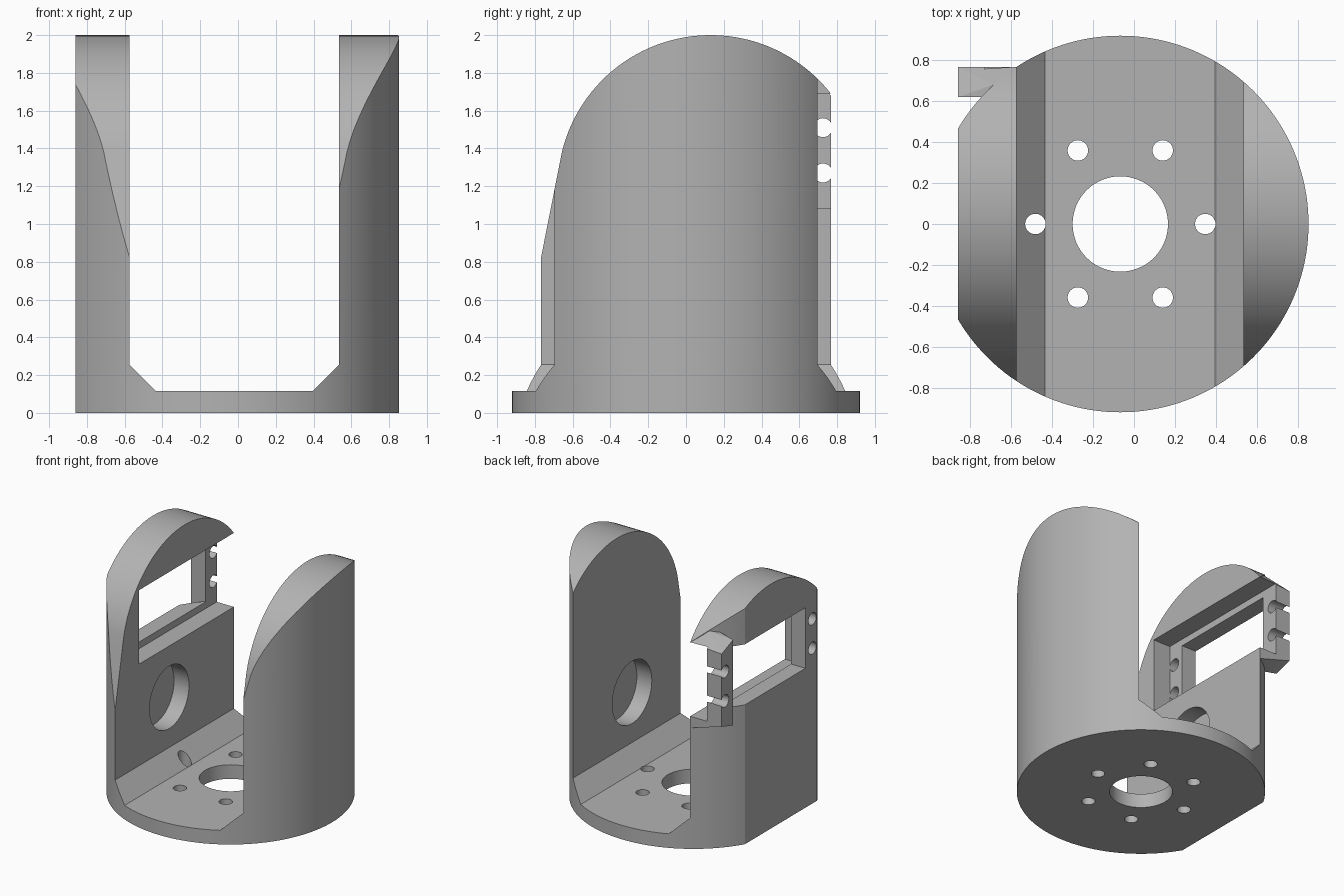
import bpy, bmesh, math
from mathutils import Vector, Matrix

if "Cube" in bpy.data.objects:
    bpy.data.objects.remove(bpy.data.objects["Cube"], do_unlink=True)

CX, R, FLAT = -0.067, 0.92, -0.86      # cylinder axis, radius, flattened side
INNER_R, INNER_L = -0.575, 0.535       # inner faces of the two walls

grey = bpy.data.materials.new("plain grey")
grey.use_nodes = True
COLOR = (0.45, 0.45, 0.45, 1)
grey.diffuse_color = COLOR
grey.node_tree.nodes["Principled BSDF"].inputs["Base Color"].default_value = COLOR


def finish(name, bm):
    bmesh.ops.recalc_face_normals(bm, faces=bm.faces)
    mesh = bpy.data.meshes.new(name)
    bm.to_mesh(mesh)
    bm.free()
    mesh.materials.append(grey)
    ob = bpy.data.objects.new(name, mesh)
    bpy.context.collection.objects.link(ob)
    return ob


def box(name, lo, hi):
    bm = bmesh.new()
    lo, hi = Vector(lo), Vector(hi)
    size = Matrix.Diagonal((*(hi - lo), 1))
    bmesh.ops.create_cube(bm, size=1, matrix=Matrix.Translation((lo + hi) / 2) @ size)
    return finish(name, bm)


def cylinder(name, centre, radius, depth, axis="Z", segments=48):
    bm = bmesh.new()
    turn = Matrix.Rotation(math.pi / 2, 4, "Y") if axis == "X" else Matrix()
    bmesh.ops.create_cone(bm, cap_ends=True, segments=segments, radius1=radius,
                          radius2=radius, depth=depth,
                          matrix=Matrix.Translation(centre) @ turn)
    return finish(name, bm)


def prism(name, points, sweep):
    bm = bmesh.new()
    face = bm.faces.new([bm.verts.new(p) for p in points])
    new = bmesh.ops.extrude_face_region(bm, geom=[face])["geom"]
    bmesh.ops.translate(bm, vec=sweep, verts=[v for v in new if isinstance(v, bmesh.types.BMVert)])
    return finish(name, bm)


def hull(name, points):
    bm = bmesh.new()
    for p in points:
        bm.verts.new(p)
    bmesh.ops.convex_hull(bm, input=bm.verts)
    return finish(name, bm)


def combine(target, tool, operation="DIFFERENCE"):
    mod = target.modifiers.new("cut", "BOOLEAN")
    mod.operation, mod.solver, mod.object = operation, "EXACT", tool
    bpy.context.view_layer.objects.active = target
    bpy.ops.object.modifier_apply(modifier=mod.name)
    bpy.data.objects.remove(tool, do_unlink=True)


# Round body, trimmed by the arched side profile
body = cylinder("motor_bracket", (CX, 0, 1.05), R, 2.1, segments=160)
combine(body, box("below_base", (-2, -2, -1), (2, 2, 0)))
arch = [(-1, y, z) for y, z in [(0.95, -0.1), (-0.95, -0.1), (-0.95, 0.04), (-0.77, 0.81)]]
for i in range(61):
    a = math.radians(166 - 166 * i / 60)
    arch.append((-1, 0.13 + 0.81 * math.cos(a), 1.19 + 0.81 * math.sin(a)))
combine(body, prism("arch", arch, (2, 0, 0)), "INTERSECT")

# Open channel with chamfered floor corners, and the flattened side
channel = [(INNER_R, 2.2), (INNER_R, 0.255), (INNER_R + 0.14, 0.115),
           (INNER_L - 0.14, 0.115), (INNER_L, 0.255), (INNER_L, 2.2)]
combine(body, prism("channel", [(x, -1, z) for x, z in channel], (0, 2, 0)))
combine(body, box("flat_side", (-1.2, -1.2, -0.2), (FLAT, 1.2, 2.2)))

# Mounting tab with sloping support above and below
tab = hull("tab", [
    (FLAT, 0.62, 1.03), (FLAT, 0.768, 1.075), (INNER_R, 0.768, 0.99), (INNER_R, 0.62, 0.97),
    (FLAT, 0.62, 1.73), (FLAT, 0.768, 1.67), (INNER_R, 0.768, 1.69),
    (-0.69, 0.68, 1.78), (INNER_R - 0.03, 0.62, 1.8)])
combine(body, tab, "UNION")

# Stepped window: wide pocket inside, smaller opening outside
combine(body, box("pocket", (-0.73, -0.457, 1.085), (-0.5, 0.9, 1.69)))
combine(body, box("window", (-1, -0.315, 1.14), (-0.7, 0.62, 1.635)))
for y in (-0.405, 0.725):
    for z in (1.27, 1.51):
        combine(body, cylinder("screw_hole", (-0.8, y, z), 0.05, 0.3, "X", 32))

# Blind round recesses in both walls
for x in (INNER_R, INNER_L):
    combine(body, cylinder("recess", (x, -0.067, 0.665), 0.255, 0.27, "X", 64))

# Base holes: centre and bolt circle
combine(body, cylinder("centre_hole", (CX, 0, 0), 0.233, 0.6, segments=64))
for i in range(6):
    a = i * math.pi / 3
    spot = (CX + 0.415 * math.cos(a), 0.415 * math.sin(a), 0)
    combine(body, cylinder("bolt_hole", spot, 0.05, 0.8, segments=32))

bpy.ops.object.select_all(action="DESELECT")
body.select_set(True)
bpy.context.view_layer.objects.active = body
bpy.ops.object.shade_smooth_by_angle(angle=math.radians(20))
